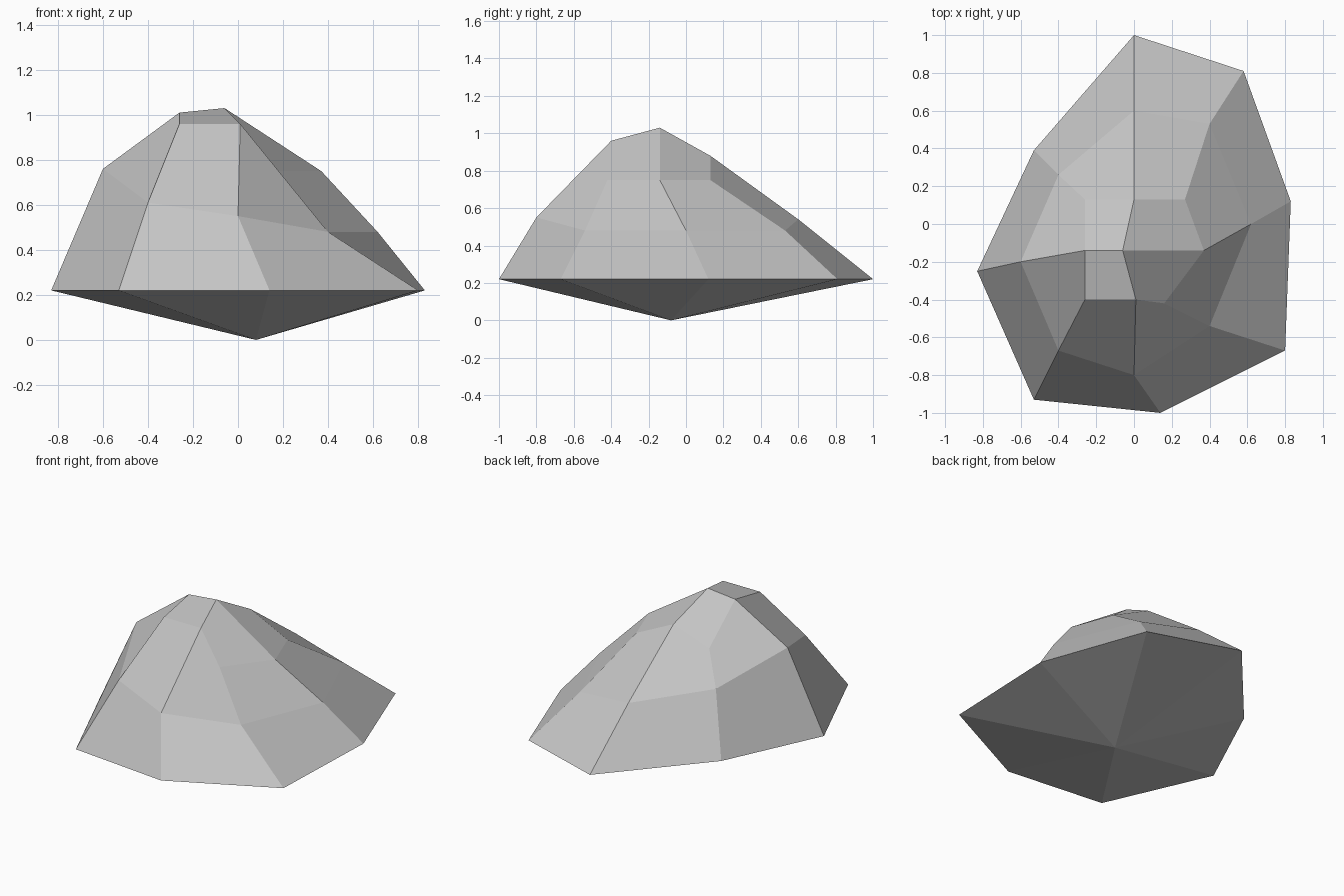
import bpy
import bmesh

# Remove the default cube only
default_cube = bpy.data.objects.get("Cube")
if default_cube:
    bpy.data.objects.remove(default_cube, do_unlink=True)


def make_material(name, color):
    material = bpy.data.materials.new(name)
    material.use_nodes = True
    material.diffuse_color = color
    material.node_tree.nodes["Principled BSDF"].inputs["Base Color"].default_value = color
    return material


def add_ring(bm, points):
    return [bm.verts.new(point) for point in points]


def bridge(bm, lower, upper):
    """Join two rings of equal length with quads."""
    count = len(lower)
    for i in range(count):
        j = (i + 1) % count
        bm.faces.new((lower[i], lower[j], upper[j], upper[i]))


# Rings run clockwise from the back: back, corner, left, corner, front ...
RIM_HEIGHT = 0.22
RIM = [(0, 1), (0.58, 0.81), (0.83, 0.12), (0.8, -0.67),
       (0.14, -1), (-0.53, -0.93), (-0.83, -0.25), (-0.53, 0.39)]
SHOULDER = [(0, 0.6, 0.54), (0.4, 0.53, 0.48), (0.62, 0, 0.48), (0.4, -0.54, 0.48),
            (0, -0.8, 0.55), (-0.4, -0.67, 0.61), (-0.6, -0.2, 0.76), (-0.4, 0.26, 0.61)]
CROWN = [(0, 0.13, 0.88), (0.27, 0.13, 0.75), (0.37, -0.14, 0.75), (0.16, -0.42, 0.75),
         (0.01, -0.4, 0.96), (-0.26, -0.4, 0.96), (-0.26, -0.14, 1.01), (-0.26, 0.13, 0.79)]
PEAK = (-0.06, -0.14, 1.03)
FOOT = (0.08, -0.08, 0)

bm = bmesh.new()

# Sloping sides
rim = add_ring(bm, [(x, y, RIM_HEIGHT) for x, y in RIM])
shoulder = add_ring(bm, SHOULDER)
crown = add_ring(bm, CROWN)
bridge(bm, rim, shoulder)
bridge(bm, shoulder, crown)

# Top cap: four quads meeting at the peak
peak = bm.verts.new(PEAK)
for i in range(0, len(crown), 2):
    bm.faces.new((peak, crown[i], crown[i + 1], crown[(i + 2) % len(crown)]))

# Underside: shallow fan down to the foot
foot = bm.verts.new(FOOT)
for i, vert in enumerate(rim):
    bm.faces.new((foot, rim[(i + 1) % len(rim)], vert))

bmesh.ops.recalc_face_normals(bm, faces=bm.faces)

# Rock object, flat shaded
mesh = bpy.data.meshes.new("rock")
bm.to_mesh(mesh)
bm.free()
mesh.materials.append(make_material("stone grey", (0.55, 0.55, 0.55, 1)))
rock = bpy.data.objects.new("rock", mesh)
bpy.context.collection.objects.link(rock)
